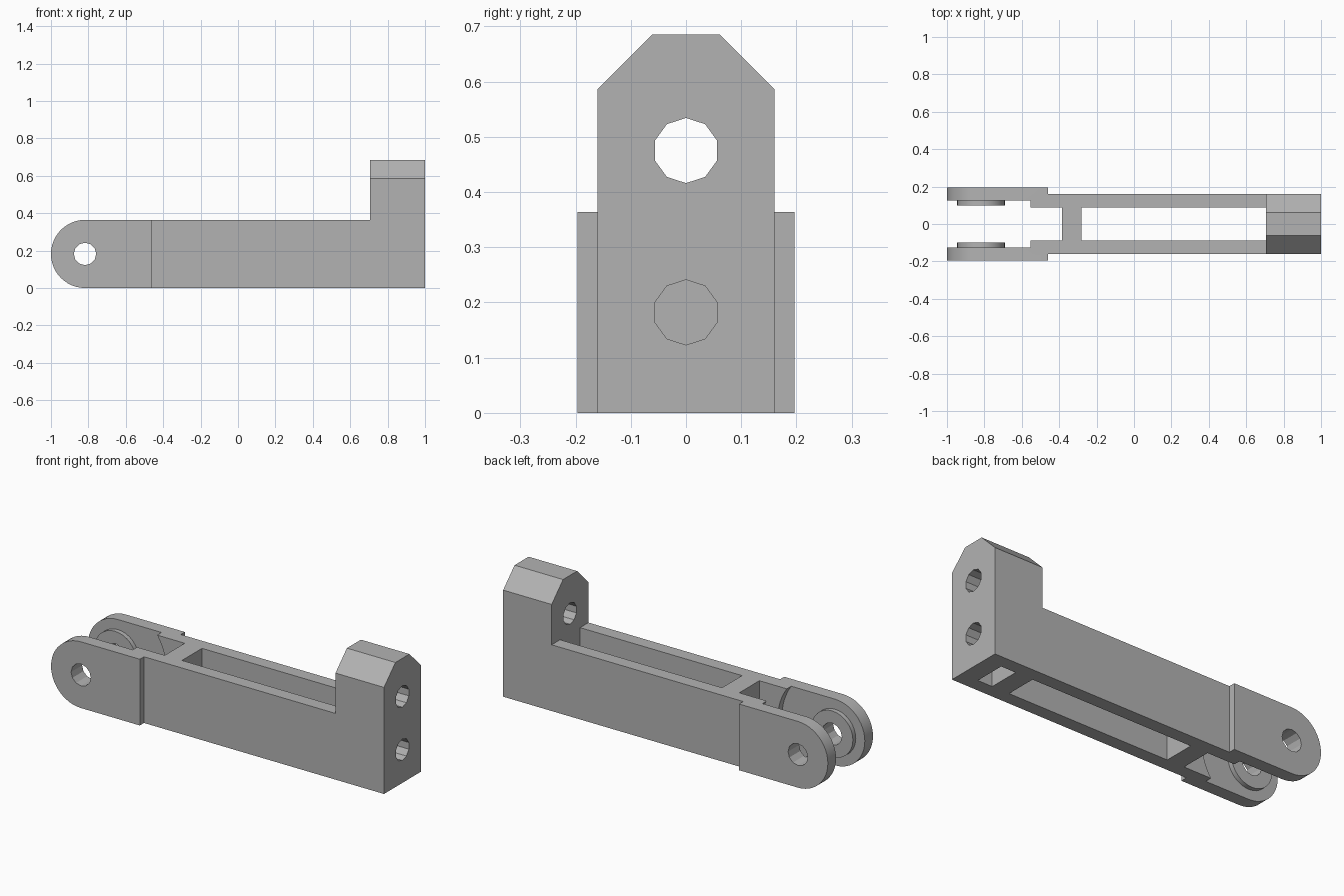
import bpy, bmesh
from math import pi, cos, sin
from mathutils import Matrix

old = bpy.data.objects.get("Cube")
if old:
    bpy.data.objects.remove(old, do_unlink=True)

HEIGHT = 0.364
MID = HEIGHT / 2
PIVOT_X = -1 + MID
HEAD_X = 0.705

grey = bpy.data.materials.new("plain grey")
grey.use_nodes = True
colour = (0.45, 0.45, 0.45, 1)
grey.diffuse_color = colour
grey.node_tree.nodes["Principled BSDF"].inputs["Base Color"].default_value = colour


def finish(name, bm):
    bmesh.ops.recalc_face_normals(bm, faces=bm.faces)
    mesh = bpy.data.meshes.new(name)
    bm.to_mesh(mesh)
    bm.free()
    mesh.materials.append(grey)
    ob = bpy.data.objects.new(name, mesh)
    bpy.context.collection.objects.link(ob)
    return ob


def extrude_y(name, profile, half, chamfer=0):
    """Extrude an x-z outline across y; optionally chamfer its top long edges."""
    bm = bmesh.new()
    face = bm.faces.new([bm.verts.new((x, -half, z)) for x, z in profile])
    new = bmesh.ops.extrude_face_region(bm, geom=[face])["geom"]
    bmesh.ops.translate(bm, vec=(0, 2 * half, 0),
                        verts=[v for v in new if isinstance(v, bmesh.types.BMVert)])
    if chamfer:
        top = max(v.co.z for v in bm.verts) - 0.001
        edges = [e for e in bm.edges if all(v.co.z > top for v in e.verts)
                 and abs(e.verts[0].co.y - e.verts[1].co.y) < 0.001]
        bmesh.ops.bevel(bm, geom=edges, offset=chamfer, segments=1, affect='EDGES')
    return finish(name, bm)


def box(name, x0, x1, half, z0, z1):
    return extrude_y(name, [(x0, z0), (x1, z0), (x1, z1), (x0, z1)], half)


def cylinder(name, radius, length, sides, centre, axis):
    bm = bmesh.new()
    turn = Matrix.Rotation(pi / 2, 4, 'X' if axis == 'Y' else 'Y')
    bmesh.ops.create_cone(bm, cap_ends=True, segments=sides, radius1=radius,
                          radius2=radius, depth=length)
    # Put a corner of the polygon on the sideways axis
    bmesh.ops.rotate(bm, verts=bm.verts, matrix=Matrix.Rotation(pi / 2, 3, 'Z'))
    bmesh.ops.transform(bm, verts=bm.verts, matrix=Matrix.Translation(centre) @ turn)
    return finish(name, bm)


def combine(target, tool, operation):
    """Apply a boolean and discard the tool."""
    mod = target.modifiers.new(operation, 'BOOLEAN')
    mod.operation, mod.solver, mod.object = operation, 'EXACT', tool
    graph = bpy.context.evaluated_depsgraph_get()
    result = bpy.data.meshes.new_from_object(target.evaluated_get(graph))
    target.modifiers.clear()
    target.data = result
    bpy.data.objects.remove(tool, do_unlink=True)


# Beam with raised, chamfered head
arm = extrude_y("pivot_arm", [(-0.5, 0), (1, 0), (1, 0.685), (HEAD_X, 0.685),
                              (HEAD_X, HEIGHT), (-0.5, HEIGHT)], 0.16, 0.099)

# Wider fork with a rounded end
arc = [(PIVOT_X + MID * cos(a), MID + MID * sin(a))
       for a in (pi / 2 + pi * i / 24 for i in range(25))]
combine(arm, extrude_y("fork", arc + [(-0.46, 0), (-0.46, HEIGHT)], 0.196), 'UNION')

# Fork gap, round clearance, long window and pocket under the head
combine(arm, box("fork_gap", -1.1, -0.385, 0.087, -0.1, 0.5), 'DIFFERENCE')
combine(arm, cylinder("round_clearance", 0.322, 0.25, 64, (PIVOT_X, 0, MID), 'Y'), 'DIFFERENCE')
combine(arm, box("window", -0.28, HEAD_X, 0.087, -0.1, 0.5), 'DIFFERENCE')
combine(arm, box("nut_pocket", 0.81, 0.90, 0.087, -0.1, 0.29), 'DIFFERENCE')

# Raised washers inside the fork
for side in (-1, 1):
    combine(arm, cylinder("washer", 0.127, 0.05, 32, (PIVOT_X, side * 0.125, MID), 'Y'), 'UNION')

# Pivot hole and the two bolt holes
combine(arm, cylinder("pivot_hole", 0.06, 1, 12, (PIVOT_X, 0, MID), 'Y'), 'DIFFERENCE')
for z in (MID, 0.475):
    combine(arm, cylinder("bolt_hole", 0.059, 0.6, 10, (0.9, 0, z), 'X'), 'DIFFERENCE')

# Smooth the rounded end, keep machined edges sharp
bpy.ops.object.select_all(action='DESELECT')
arm.select_set(True)
bpy.context.view_layer.objects.active = arm
bpy.ops.object.shade_smooth_by_angle(angle=pi / 9)
